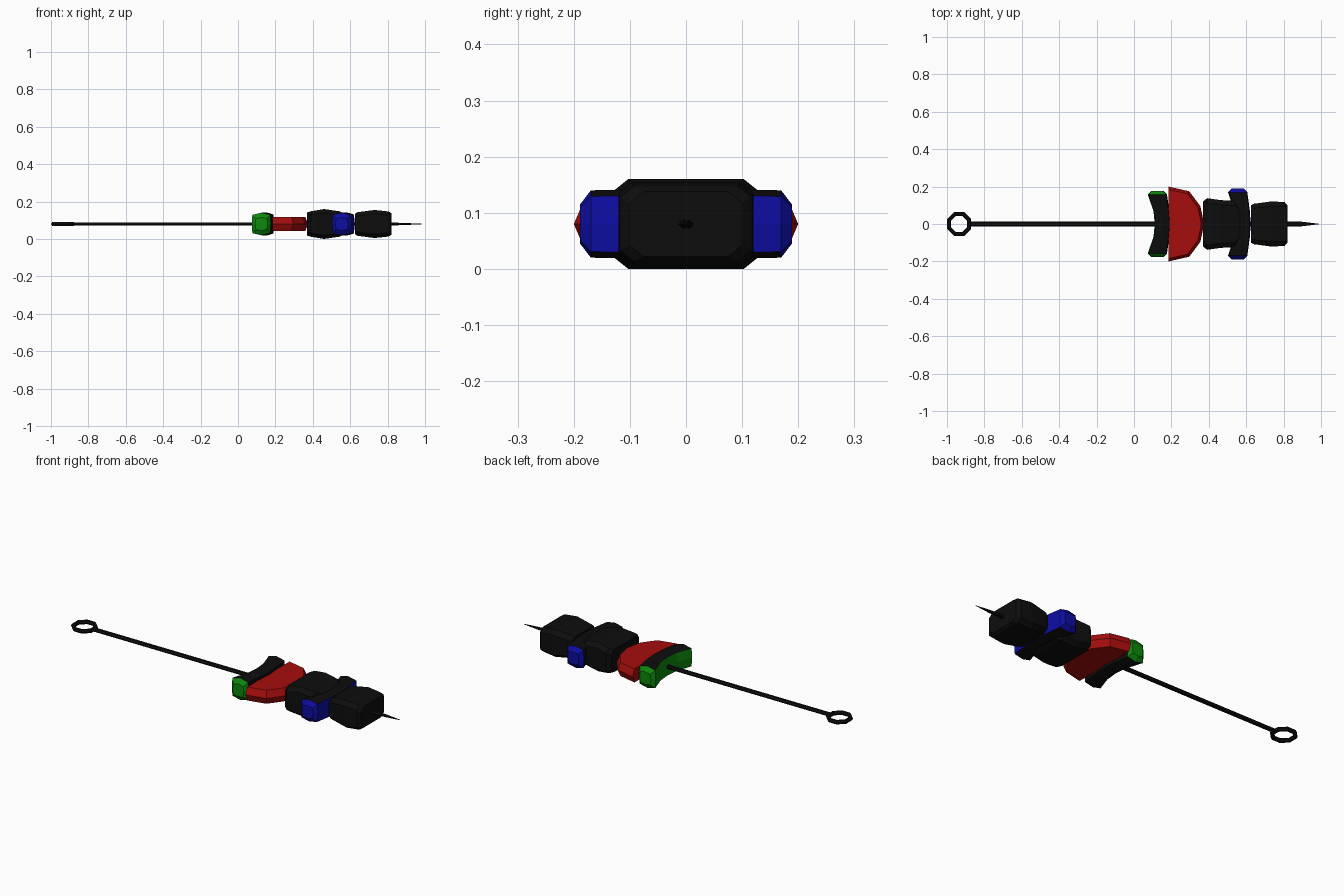
import bpy, bmesh, math
from mathutils import Vector

cube = bpy.data.objects.get("Cube")
if cube:
    bpy.data.objects.remove(cube, do_unlink=True)

MID = 0.08  # height of the skewer axis


def material(name, colour):
    m = bpy.data.materials.new(name)
    m.use_nodes = True
    m.diffuse_color = (*colour, 1)
    bsdf = m.node_tree.nodes["Principled BSDF"]
    bsdf.inputs["Base Color"].default_value = (*colour, 1)
    bsdf.inputs["Roughness"].default_value = 0.8
    return m


BLACK = material("char black", (0.004, 0.004, 0.004))
RED = material("onion red", (0.38, 0.004, 0.004))
GREEN = material("pepper green", (0.004, 0.25, 0.004))
BLUE = material("pepper blue", (0.004, 0.004, 0.36))


def loft(name, rings, materials, rule=None):
    """Skin a row of equal-length point rings and cap both ends."""
    bm = bmesh.new()
    rows = [[bm.verts.new(p) for p in ring] for ring in rings]
    n = len(rows[0])
    for a, b in zip(rows, rows[1:]):
        for i in range(n):
            j = (i + 1) % n
            bm.faces.new((a[i], a[j], b[j], b[i]))
    bm.faces.new(rows[0])
    bm.faces.new(rows[-1])
    bmesh.ops.recalc_face_normals(bm, faces=bm.faces)
    bm.normal_update()
    if rule:
        for f in bm.faces:
            f.material_index = rule(f)
    mesh = bpy.data.meshes.new(name)
    bm.to_mesh(mesh)
    bm.free()
    for m in materials:
        mesh.materials.append(m)
    obj = bpy.data.objects.new(name, mesh)
    bpy.context.collection.objects.link(obj)
    return obj


def rod_ring(x, hy, hz):
    return [(x, hy * math.cos(i * math.pi / 3), MID + hz * math.sin(i * math.pi / 3))
            for i in range(6)]


def chunk_ring(x, hy, hz):
    """Rectangle with chamfered corners, across the skewer."""
    cy, cz = 0.025, 0.02
    q = [(hy, hz - cz), (hy - cy, hz)]
    half = q + [(-y, z) for y, z in reversed(q)]
    pts = half + [(-y, -z) for y, z in half]
    return [(x, y, MID + z) for y, z in pts]


def pepper(name, dx, widen, skin, side):
    """Curved strip; skin colour on one long side and on both ends."""
    # y, inner x, outer x, half height
    half = [(0.178, 0.095, 0.155, 0.035), (0.16, 0.077, 0.172, 0.06),
            (0.07, 0.108, 0.185, 0.062)]
    stations = half + [(0, 0.115, 0.19, 0.062)]
    stations += [(-y, a, b, h) for y, a, b, h in reversed(half)]
    rings = []
    for y, a, b, h in stations:
        m, s = (a + b) / 2, h * 0.82
        rings.append([(x + dx, y * widen, MID + z) for x, z in
                      ((a, s), (m, h), (b, s), (b + 0.004, 0), (b, -s),
                       (m, -h), (a, -s), (a - 0.004, 0))])

    def rule(f):
        end = abs(f.calc_center_median().y) > 0.161 * widen
        return int(end or (f.normal.x * side > 0.3 and abs(f.normal.z) < 0.7))
    return loft(name, rings, [BLACK, skin], rule)


# Skewer rod with sharpened tip
loft("skewer_rod", [rod_ring(-0.875, 0.014, 0.01), rod_ring(0.8, 0.014, 0.01),
                    rod_ring(0.9, 0.012, 0.006), rod_ring(0.99, 0.001, 0.001)], [BLACK])

# Ring handle
bpy.ops.mesh.primitive_torus_add(major_segments=8, minor_segments=6,
                                 major_radius=0.058, minor_radius=0.0115,
                                 location=(-0.935, 0, MID),
                                 rotation=(0, 0, math.pi / 8))
handle = bpy.context.object
handle.name = "ring_handle"
handle.data.materials.append(BLACK)

# Pepper strips
pepper("green_pepper", 0, 0.99, GREEN, -1)
pepper("blue_pepper", 0.43, 1.06, BLUE, 1)

# Half onion slice: rim profile stacked bottom, middle, top
rim = [(0.185, 0.2), (0.295, 0.175), (0.355, 0.095), (0.375, 0)]
rim += [(x, -y) for x, y in reversed(rim[:-1])]
slices = []
for z, k in ((-0.037, 0.92), (0, 1), (0.037, 0.92)):
    slices.append([(0.185 + (x - 0.185) * k, y * k, MID + z) for x, y in rim])
loft("onion_slice", slices, [RED])

# Meat chunks
loft("meat_inner", [chunk_ring(0.37, 0.12, 0.062), chunk_ring(0.39, 0.138, 0.068),
                    chunk_ring(0.46, 0.128, 0.08), chunk_ring(0.54, 0.123, 0.068),
                    chunk_ring(0.575, 0.085, 0.055)], [BLACK])
loft("meat_outer", [chunk_ring(0.625, 0.1, 0.055), chunk_ring(0.64, 0.108, 0.063),
                    chunk_ring(0.73, 0.12, 0.075), chunk_ring(0.805, 0.118, 0.067),
                    chunk_ring(0.82, 0.1, 0.058)], [BLACK])
